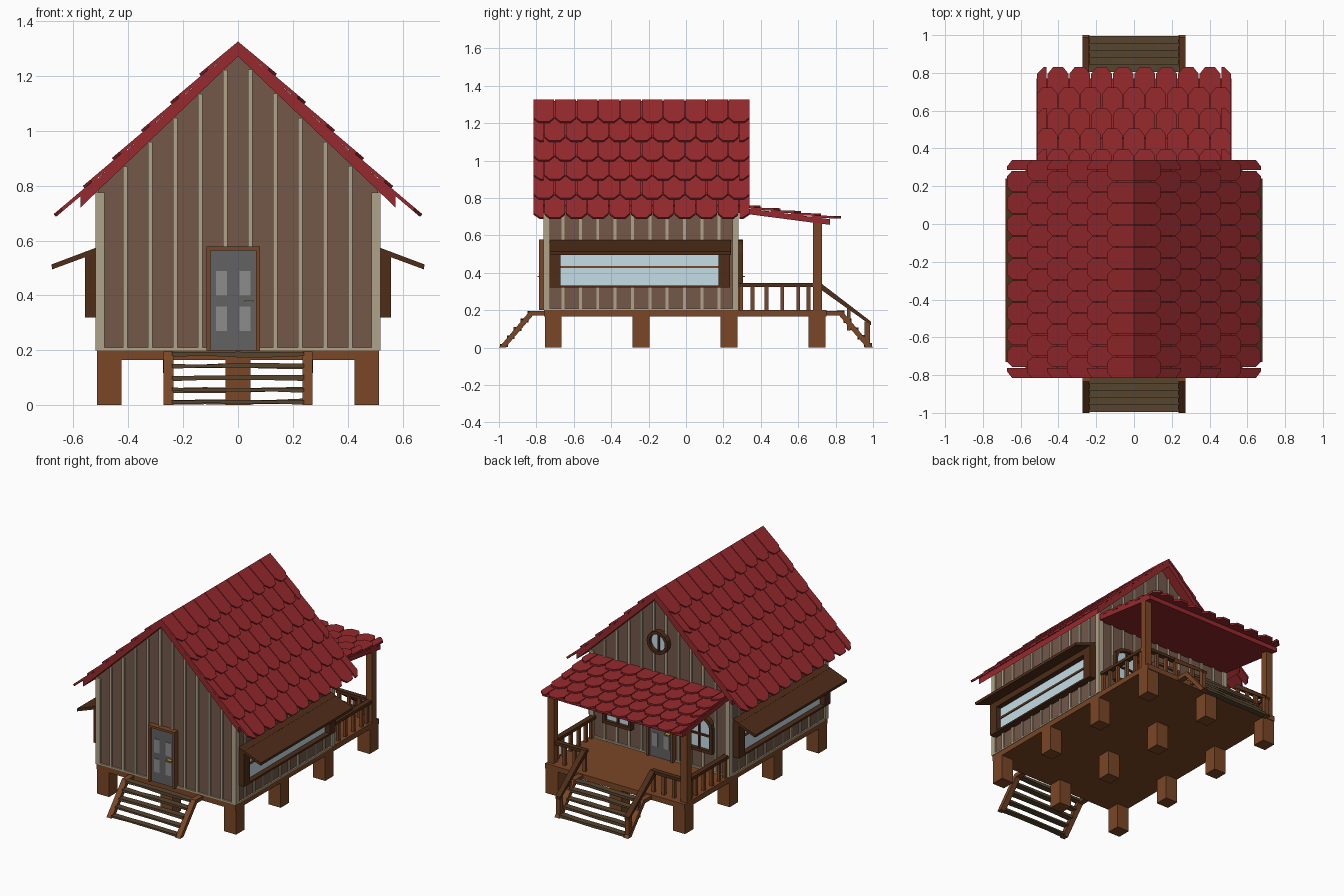
import bpy, bmesh, math, random
from mathutils import Vector as V

if "Cube" in bpy.data.objects:
    bpy.data.objects.remove(bpy.data.objects["Cube"])

random.seed(4)
parts = {}


def srgb(h):
    c = [int(h[i:i + 2], 16) / 255 for i in (0, 2, 4)]
    return [((x + .055) / 1.055) ** 2.4 if x > .04 else x / 12.92 for x in c] + [1]


mats = {}
for n, h in dict(red='96292D', wall='73584A', trim='AFA48A', wood='7A4726', dark='4E2C18', plank='57452F',
                 door='626262', panel='8C8C8C', glass='C3DDE6', brass='B0A030').items():
    mats[n] = bpy.data.materials.new(n)
    mats[n].diffuse_color = srgb(h)


def solid(name, mat, pts, ext):
    """Extrude a flat 3D polygon along a vector into the named part."""
    bm = parts.setdefault(name, (bmesh.new(), mat))[0]
    a = [bm.verts.new(V(p)) for p in pts]
    b = [bm.verts.new(V(p) + V(ext)) for p in pts]
    bm.faces.new(a)
    bm.faces.new(b[::-1])
    for i in range(len(a)):
        j = (i + 1) % len(a)
        bm.faces.new((a[i], b[i], b[j], a[j]))


def box(name, mat, x0, x1, y0, y1, z0, z1):
    solid(name, mat, [(x0, y0, z0), (x1, y0, z0), (x1, y1, z0), (x0, y1, z0)], (0, 0, z1 - z0))


def yz(name, mat, x0, x1, pts):
    solid(name, mat, [(x0, y, z) for y, z in pts], (x1 - x0, 0, 0))


def xz(name, mat, y0, y1, pts):
    solid(name, mat, [(x, y0, z) for x, z in pts], (0, y1 - y0, 0))


def ring(name, mat, y0, y1, outer, inner):
    n = len(outer)
    for i in range(n):
        j = (i + 1) % n
        xz(name, mat, y0, y1, [outer[i], outer[j], inner[j], inner[i]])


def tile_row(name, A, B, axis, lo, hi, pitch, odd):
    """Row of chamfered shingles from section point A down to B."""
    A, B, axis = V(A), V(B), V(axis)
    v = (B - A).normalized()
    n = axis.cross(v)
    n = n if n.z > 0 else -n
    L, c, g = (B - A).length, .035, .0025
    u = lo - (pitch / 2 if odd else 0)
    while u < hi - .01:
        a, b = max(u, lo) + g, min(u + pitch, hi) - g
        k0 = c * .8 if (u >= lo - .001 or odd) else 0
        k1 = k0
        if b - a < pitch * .7:            # half tile: chamfer the outer side only
            k0, k1 = (c, 0) if u < lo else (0, c)
        prof = [(a, 0), (b, 0), (b, L - c), (b - k1, L), (a + k0, L), (a, L - c)]
        solid(name, 'red', [A + axis * p + v * q for p, q in prof], n * -.013)
        u += pitch


# foundation piers and deck
for x in (-.47, 0, .47):
    for y in (-.71, -.24, .23, .70):
        box('piers', 'wood', x - .045, x + .045, y - .045, y + .045, 0, .17)
box('deck', 'wood', -.515, .515, -.76, .75, .165, .2)

# house body
K = .965
xz('walls', 'wall', -.75, .27, [(-.51, .2), (.51, .2), (.51, .785), (0, 1.277), (-.51, .785)])

# battens, corner boards and sill
for i in range(1, 11):
    x = -.502 + .0912 * i
    t = 1.275 - K * (abs(x) + .008)
    box('battens', 'trim', x - .008, x + .008, -.76, .28, .2, t)
    y = -.75 + 1.02 * i / 11
    box('battens', 'trim', -.518, .518, y - .008, y + .008, .2, .785)
for x in (-.503, .503):
    for y in (-.745, .265):
        box('corner_boards', 'trim', x - .017, x + .017, y - .017, y + .017, .2, .775)
box('sill', 'trim', -.519, .519, -.761, .281, .2, .21)

# main roof: slabs and shingles
for s in (-1, 1):
    xz('roof_slab', 'red', -.815, .335, [(0, 1.318), (s * .575, 1.318 - K * .575), (s * .575, .72), (0, 1.272)])
    for i in range(6):
        bx = .142 + .106 * i
        ax = max(bx - .158, 0)
        A = (s * ax, 0, 1.326 - K * ax)
        B = (s * bx, 0, 1.345 - K * bx)
        tile_row('roof_shingles', A, B, (0, 1, 0), -.818, .342, .116, i % 2 == 1)

# porch roof
def pz(y):
    return .752 - .13 * (y - .34)


yz('porch_roof_slab', 'red', -.515, .515, [(.27, pz(.27) - .01), (.77, pz(.77) - .01), (.77, pz(.77) - .04), (.27, pz(.27) - .04)])
for i in range(5):
    by = .83 - .108 * i
    ay = max(by - .16, .272)
    tile_row('porch_shingles', (0, ay, pz(ay) - .002), (0, by, pz(by) + .014), (1, 0, 0), -.517, .517, .1149, i % 2 == 0)

# porch posts and railings
for s in (-1, 1):
    def sbox(n, m, x0, x1, *r):
        box(n, m, min(s * x0, s * x1), max(s * x0, s * x1), *r)
    sbox('porch_posts', 'wood', .468, .515, .68, .727, .2, pz(.7) - .03)
    sbox('rails', 'dark', .475, .51, .27, .69, .325, .345)
    sbox('rails', 'dark', .24, .48, .687, .72, .325, .345)
    for y in (.295, .355, .43, .515, .60, .655):
        sbox('balusters', 'wood', .483, .502, y - .01, y + .01, .2, .33)
    for x in (.255, .33, .405):
        sbox('balusters', 'wood', x - .01, x + .01, .693, .713, .2, .33)
    # stair handrail with newel
    yz('stair_rails', 'dark', s * .237, s * .273, [(.70, .345), (.72, .345), (.99, .138), (.99, .118), (.70, .325)])
    sbox('newels', 'wood', .24, .27, .955, .985, 0, .14)
    sbox('newels', 'wood', .245, .265, .86, .88, .09, .22)

# stairs front and back
for d in (-1, 1):
    prof = [(1, 0), (.965, 0), (.82, .17), (.75, .17), (.75, .195), (.835, .195)]
    for s in (-1, 1):
        yz('stair_stringers', 'wood', s * .235, s * .272, [(d * y, z) for y, z in prof])
    for i in range(5):
        y, z = .975 - .037 * i, .012 + .0435 * i
        w = [random.uniform(-.004, .004) for _ in range(10)]
        xs = [-.24, -.12, 0, .12, .24]
        pts = [(x, z + .008 + w[k]) for k, x in enumerate(xs)]
        pts += [(x, z - .008 + w[k + 5]) for k, x in reversed(list(enumerate(xs)))]
        xz('stair_treads', 'plank', d * (y - .022), d * (y + .02), [(x, max(q, 0)) for x, q in pts])

# doors front and back
for d, base in ((-1, -.75), (1, .27)):
    def dbox(n, m, x0, x1, z0, z1, depth):
        box(n, m, -d * x0 - .018 * (1 + d), -d * x1 - .018 * (1 + d), base, base + d * depth, z0, z1) if d > 0 else \
            box(n, m, x0, x1, base, base - depth, z0, z1)
    dbox('doors', 'door', -.105, .067, .2, .565, .02)
    dbox('door_frames', 'wood', -.115, -.1, .2, .578, .036)
    dbox('door_frames', 'wood', .065, .08, .2, .578, .036)
    dbox('door_frames', 'wood', -.1, .065, .563, .578, .036)
    for x in (-.08, .005):
        for z in (.27, .4):
            dbox('door_panels', 'panel', x, x + .04, z, z + .09, .024)
    dbox('door_handles', 'brass', .022, .058, .376, .382, .045)
    dbox('door_handles', 'brass', .05, .056, .376, .382, .045)

# long side windows with awnings
for s in (-1, 1):
    def wbox(n, m, x0, x1, *r):
        box(n, m, min(s * x0, s * x1), max(s * x0, s * x1), *r)
    wbox('side_glass', 'glass', .5, .522, -.68, .18, .325, .51)
    for y0, y1 in ((-.73, -.67), (.175, .235)):
        wbox('side_window_frames', 'dark', .505, .557, y0, y1, .32, .56)
    wbox('side_window_frames', 'dark', .505, .557, -.73, .235, .5, .56)
    wbox('side_window_frames', 'dark', .505, .557, -.73, .235, .32, .332)
    wbox('side_muntins', 'wood', .505, .53, -.67, .175, .424, .436)
    xz('awnings', 'dark', -.73, .24, [(s * .515, .575), (s * .68, .513), (s * .678, .495), (s * .515, .555)])

# arched windows on the porch wall
def arch(cx, h, z0, z1, rise):
    return [(cx - h, z0), (cx + h, z0)] + [(cx + h * math.cos(t), z1 - rise + rise * math.sin(t))
                                          for t in [math.pi * k / 8 for k in range(9)]]


for cx in (-.3, .3):
    outer, inner = arch(cx, .105, .33, .575, .07), arch(cx, .085, .35, .555, .06)
    xz('arched_glass', 'glass', .26, .284, inner)
    ring('arched_frames', 'dark', .26, .306, outer, inner)
    box('arched_muntins', 'dark', cx - .006, cx + .006, .26, .294, .34, .565)
    box('arched_muntins', 'dark', cx - .09, cx + .09, .26, .294, .434, .446)

# round gable window
def circ(r):
    return [(r * math.cos(k * math.pi / 8), .97 + r * math.sin(k * math.pi / 8)) for k in range(16)]


xz('round_glass', 'glass', .26, .284, circ(.06))
ring('round_frame', 'dark', .26, .306, circ(.077), circ(.057))
box('round_muntin', 'dark', -.006, .006, .26, .294, .91, 1.03)

# turn collected parts into objects
for name, (bm, mat) in parts.items():
    bmesh.ops.recalc_face_normals(bm, faces=bm.faces)
    me = bpy.data.meshes.new(name)
    bm.to_mesh(me)
    bm.free()
    me.materials.append(mats[mat])
    bpy.context.collection.objects.link(bpy.data.objects.new(name, me))

for m in bpy.data.materials:
    if m.users and not m.is_grease_pencil:
        m.use_nodes = True
        m.node_tree.nodes["Principled BSDF"].inputs["Base Color"].default_value = m.diffuse_color
